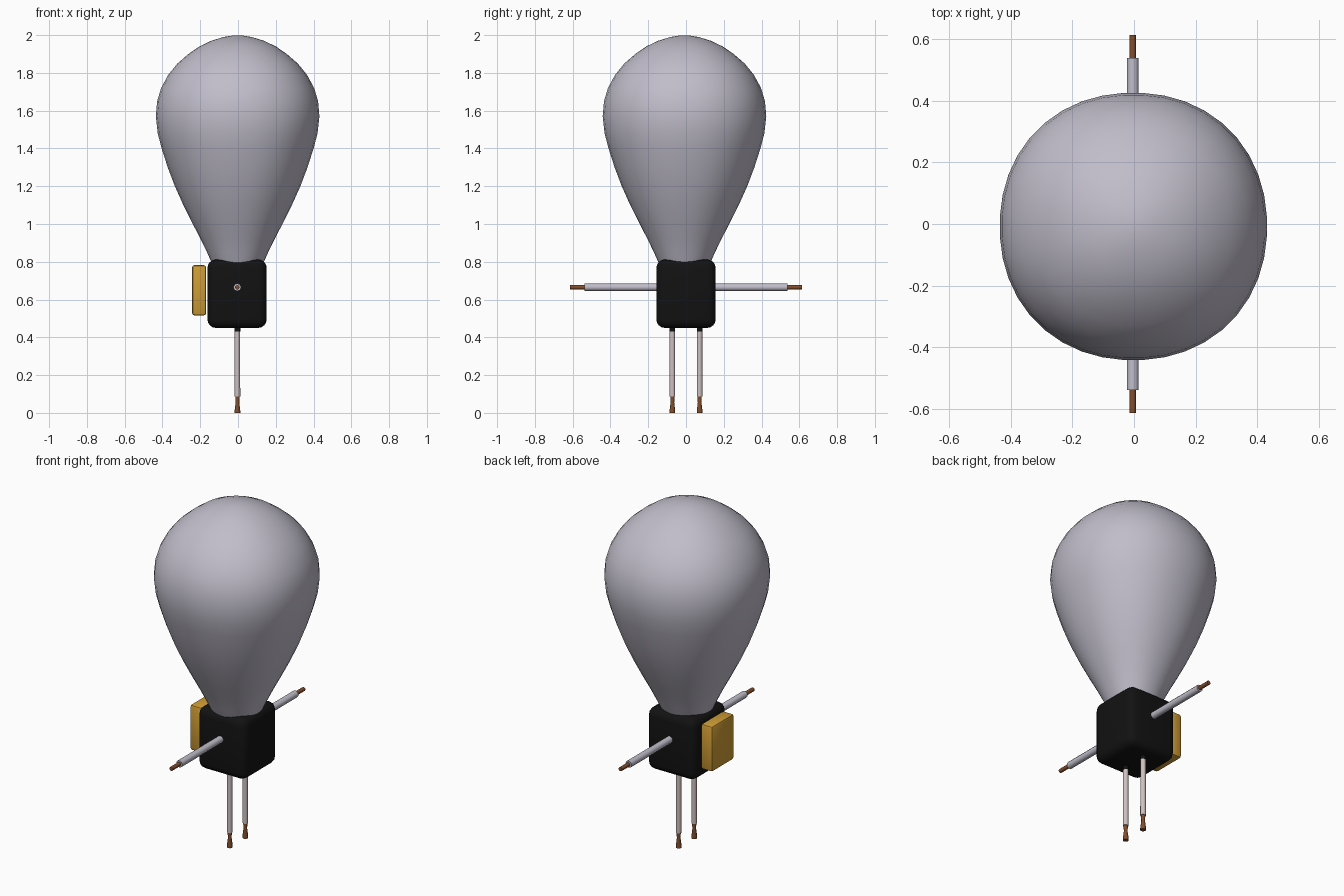
import bpy, bmesh, math
from mathutils import Vector

if "Cube" in bpy.data.objects:
    bpy.data.objects.remove(bpy.data.objects["Cube"])


def material(name, rgb):
    m = bpy.data.materials.new(name)
    m.diffuse_color = (*rgb, 1)
    m.use_nodes = True
    m.node_tree.nodes["Principled BSDF"].inputs["Base Color"].default_value = m.diffuse_color
    return m


GREY = material("lilac_grey", (0.53, 0.51, 0.59))
BLACK = material("black", (0.006, 0.006, 0.006))
GOLD = material("gold", (0.62, 0.33, 0.035))
BROWN = material("brown", (0.22, 0.075, 0.025))
PALE = material("pale_pink", (0.62, 0.53, 0.53))


def finish(name, bm, mat, angle=40):
    bmesh.ops.recalc_face_normals(bm, faces=bm.faces)
    me = bpy.data.meshes.new(name)
    bm.to_mesh(me)
    bm.free()
    ob = bpy.data.objects.new(name, me)
    bpy.context.collection.objects.link(ob)
    me.materials.append(mat)
    bpy.ops.object.select_all(action='DESELECT')
    ob.select_set(True)
    bpy.context.view_layer.objects.active = ob
    bpy.ops.object.shade_smooth_by_angle(angle=math.radians(angle))
    return ob


def loft(name, rings, mat, n, axis='Z', offset=(0, 0, 0), power=2.0, angle=40):
    """Skin closed rings given as (distance along axis, radius)."""
    bm = bmesh.new()
    loops = []
    for h, r in rings:
        loop = []
        for i in range(n):
            a = 2 * math.pi * (i + 0.5) / n
            c, s = math.cos(a), math.sin(a)
            k = r / (abs(c) ** power + abs(s) ** power) ** (1 / power)
            p = Vector((c * k, s * k, h)) if axis == 'Z' else Vector((c * k, h, s * k))
            loop.append(bm.verts.new(p + Vector(offset)))
        loops.append(loop)
    for a, b in zip(loops, loops[1:]):
        for i in range(n):
            j = (i + 1) % n
            bm.faces.new((a[i], a[j], b[j], b[i]))
    bm.faces.new(loops[0])
    bm.faces.new(loops[-1])
    return finish(name, bm, mat, angle)


def rounded_box(name, lo, hi, bevel, segments, mat):
    bm = bmesh.new()
    bmesh.ops.create_cube(bm, size=1)
    for v in bm.verts:
        v.co = Vector([(l + h) / 2 + c * (h - l) for l, h, c in zip(lo, hi, v.co)])
    bmesh.ops.bevel(bm, geom=bm.edges[:], offset=bevel, segments=segments,
                    profile=0.5, affect='EDGES')
    return finish(name, bm, mat)


# Balloon-shaped head, narrowing to a neck sunk in the body
profile = [(0.77, 0.125), (0.80, 0.140), (0.85, 0.162), (0.92, 0.196), (1.0, 0.238),
           (1.1, 0.288), (1.2, 0.333), (1.3, 0.371), (1.4, 0.403), (1.48, 0.424),
           (1.57, 0.434), (1.65, 0.427), (1.72, 0.406), (1.79, 0.368), (1.85, 0.319),
           (1.90, 0.261), (1.94, 0.203), (1.97, 0.140), (1.99, 0.075), (1.998, 0.025)]
loft("head", profile, GREY, 40, offset=(-0.002, -0.008, 0), power=2.12, angle=60)

# Body and side pack
rounded_box("body", (-0.162, -0.157, 0.45), (0.152, 0.157, 0.812), 0.045, 4, BLACK)
rounded_box("side_pack", (-0.243, -0.10, 0.516), (-0.169, 0.105, 0.782), 0.012, 2, GOLD)

# Arms and legs, one pair on each side
for side, label in ((-1, "front"), (1, "back")):
    arm = (-0.004, 0, 0.665)
    loft(label + "_arm", [(side * 0.13, 0.020), (side * 0.538, 0.020)],
         GREY, 10, 'Y', arm, angle=50)
    loft(label + "_arm_tip", [(side * 0.52, 0.0115), (side * 0.614, 0.0115)],
         BROWN, 10, 'Y', arm, angle=50)
    leg = (-0.003, side * 0.072, 0)
    loft(label + "_leg_socket", [(0.43, 0.0155), (0.47, 0.0155)], BLACK, 12, 'Z', leg)
    loft(label + "_leg", [(0.088, 0.0155), (0.44, 0.0150)], PALE, 12, 'Z', leg)
    loft(label + "_foot", [(0, 0.0155), (0.012, 0.0155), (0.055, 0.010), (0.095, 0.012)],
         BROWN, 12, 'Z', leg)
